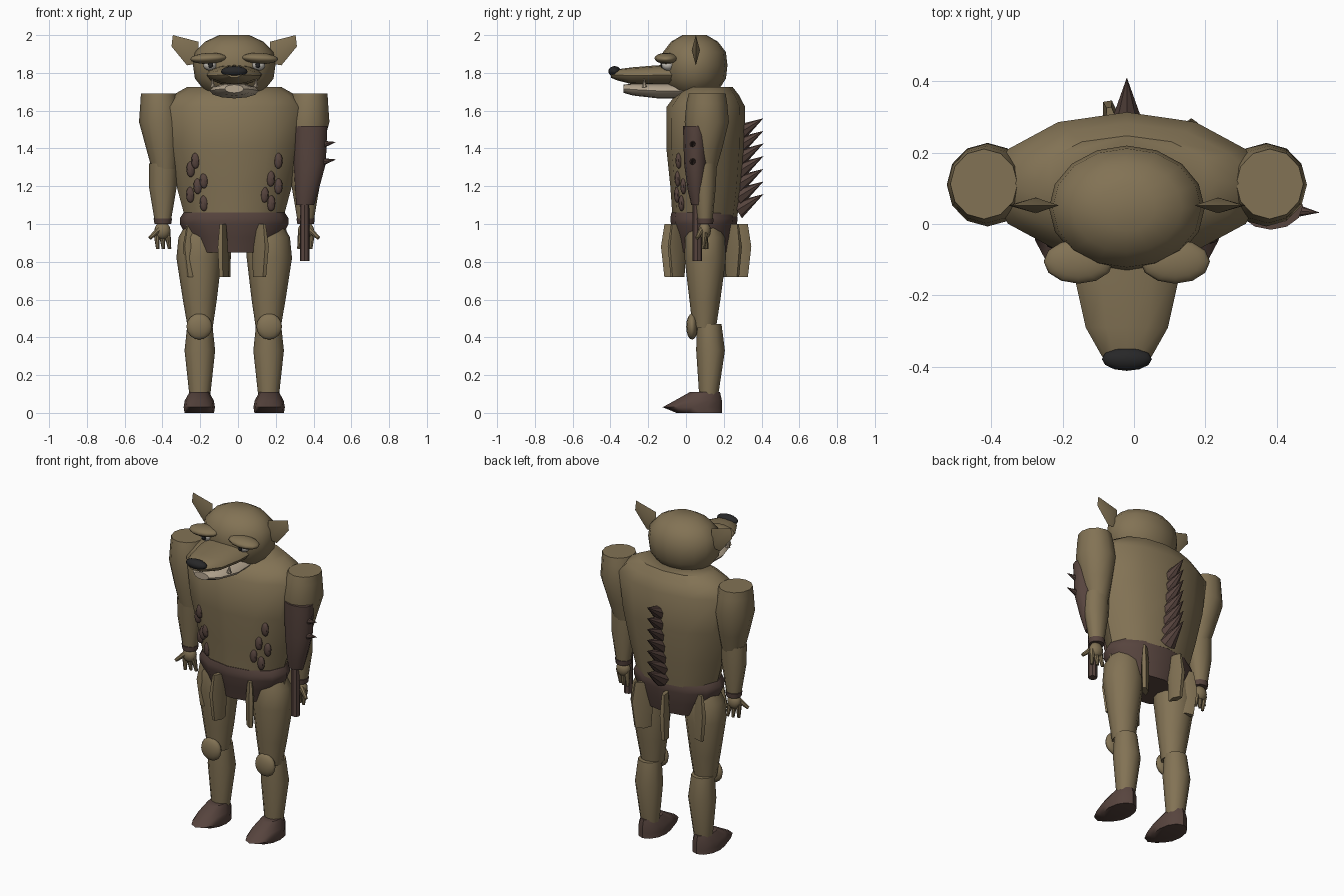
import bpy, bmesh, math
from mathutils import Vector

CX = -0.02  # body centre line


def material(name, rgb):
    m = bpy.data.materials.new(name)
    m.diffuse_color = (*rgb, 1)
    return m


OLIVE = material("olive_skin", (0.225, 0.170, 0.090))
BROWN = material("dark_brown", (0.095, 0.058, 0.048))
CREAM = material("cream", (0.46, 0.38, 0.28))
WHITE = material("eye_white", (0.55, 0.52, 0.47))
BLACK = material("black", (0.02, 0.02, 0.021))


def finish(name, bm, mat):
    bmesh.ops.recalc_face_normals(bm, faces=bm.faces)
    me = bpy.data.meshes.new(name)
    bm.to_mesh(me)
    bm.free()
    me.materials.append(mat)
    ob = bpy.data.objects.new(name, me)
    bpy.context.collection.objects.link(ob)
    return ob


def loft(name, rings, mat, axis="z", n=12):
    """Stack of ellipses. z axis: (z, x, y, rx, ry); y axis: (y, x, z, rx, rz)."""
    bm = bmesh.new()
    loops = []
    for p, a, b, ra, rb in rings:
        loop = []
        for i in range(n):
            t = math.tau * i / n
            u, v = a + ra * math.cos(t), b + rb * math.sin(t)
            loop.append(bm.verts.new((u, v, p) if axis == "z" else (u, p, v)))
        loops.append(loop)
    for lo, hi in zip(loops, loops[1:]):
        for i in range(n):
            j = (i + 1) % n
            bm.faces.new((lo[i], lo[j], hi[j], hi[i]))
    bm.faces.new(loops[0])
    bm.faces.new(loops[-1])
    return finish(name, bm, mat)


def ball(name, loc, radii, mat, rot=0.0, n=12):
    bm = bmesh.new()
    bmesh.ops.create_uvsphere(bm, u_segments=n, v_segments=8, radius=1)
    ob = finish(name, bm, mat)
    ob.location, ob.scale = loc, radii
    ob.rotation_euler = (0, rot, 0)
    return ob


def rod(name, a, b, ra, rb, mat, n=8):
    a, b = Vector(a), Vector(b)
    bm = bmesh.new()
    bmesh.ops.create_cone(bm, cap_ends=True, segments=n, radius1=ra, radius2=rb, depth=(b - a).length)
    ob = finish(name, bm, mat)
    ob.location = (a + b) / 2
    ob.rotation_euler = (b - a).to_track_quat("Z", "Y").to_euler()
    return ob


# Torso and hips
TORSO = [(1.04, 0.10, 0.262, 0.172), (1.20, 0.105, 0.305, 0.188), (1.40, 0.103, 0.355, 0.207),
         (1.62, 0.105, 0.385, 0.208), (1.68, 0.112, 0.33, 0.17), (1.725, 0.122, 0.25, 0.125)]
loft("torso", [(z, CX, y, rx, ry) for z, y, rx, ry in TORSO], OLIVE)
loft("hip_wrap", [(0.85, CX, 0.10, 0.215, 0.14), (0.93, CX, 0.10, 0.25, 0.16), (1.0, CX, 0.095, 0.288, 0.175),
                  (1.03, CX, 0.095, 0.288, 0.178), (1.06, CX, 0.095, 0.268, 0.172)], BROWN)

# Skin spots on the belly
SPOTS = [(-0.225, 1.335), (-0.25, 1.29), (-0.18, 1.23), (-0.213, 1.20), (-0.252, 1.155), (-0.18, 1.11),
         (0.213, 1.335), (0.173, 1.24), (0.213, 1.20), (0.14, 1.155), (0.175, 1.11)]
for x, z in SPOTS:
    for lo, hi in zip(TORSO, TORSO[1:]):
        if lo[0] <= z < hi[0]:
            f = (z - lo[0]) / (hi[0] - lo[0])
            cy, rx, ry = (lo[k] + f * (hi[k] - lo[k]) for k in (1, 2, 3))
    y = cy - 0.975 * ry * math.sqrt(1 - ((x - CX) / rx) ** 2)
    ball("belly_spot", (x, y, z), (0.023, 0.017, 0.042), BROWN, n=8)

# Row of spikes down the back
for i in range(7):
    z = 1.56 - 0.067 * i
    rod("back_spike", (CX, 0.27, z - 0.085), (CX, 0.41, z), 0.05, 0, BROWN)

# Loin cloth flaps standing out radially around the hips
for i in range(7):
    t = math.radians(-105 + 360 / 7 * i)
    out = Vector((math.cos(t), math.sin(t), 0))
    side = Vector((-out.y, out.x, 0))
    base = Vector((CX, 0.105, 0))
    bm = bmesh.new()
    loops = []
    for r0, r1, z, th in [(0.14, 0.225, 1.0, 0.012), (0.13, 0.243, 0.88, 0.021), (0.14, 0.225, 0.72, 0.017)]:
        rm = (r0 + r1) / 2
        pts = [out * r0, out * rm + side * th, out * r1 + side * th * 0.5,
               out * r1 - side * th * 0.5, out * rm - side * th]
        loops.append([bm.verts.new(base + Vector((p.x * 1.2, p.y, z))) for p in pts])
    for lo, hi in zip(loops, loops[1:]):
        for k in range(5):
            bm.faces.new((lo[k], lo[(k + 1) % 5], hi[(k + 1) % 5], hi[k]))
    bm.faces.new(loops[0])
    bm.faces.new(loops[-1])
    finish("loin_flap", bm, OLIVE)

# Head, snout and jaw
loft("head", [(z, CX, 0.045, r, r * 0.8) for z, r in
              [(1.66, 0.08), (1.71, 0.16), (1.77, 0.208), (1.84, 0.218), (1.91, 0.208), (1.965, 0.155), (2.0, 0.08)]],
     OLIVE, n=16)
loft("snout", [(-0.02, CX, 1.79, 0.15, 0.055), (-0.155, CX, 1.788, 0.145, 0.052), (-0.29, CX, 1.785, 0.115, 0.044),
               (-0.37, CX, 1.79, 0.07, 0.028), (-0.398, CX, 1.79, 0.035, 0.015)], OLIVE, "y")
loft("lower_jaw", [(0.0, CX, 1.705, 0.125, 0.04), (-0.15, CX, 1.705, 0.13, 0.04),
                   (-0.28, CX, 1.712, 0.095, 0.032), (-0.33, CX, 1.716, 0.05, 0.022)], CREAM, "y")
ball("nose", (CX, -0.378, 1.808), (0.07, 0.033, 0.028), BLACK)

for s in (-1, 1):
    def X(x):
        return CX + s * x

    # Face
    ball("brow", (X(0.135), -0.105, 1.877), (0.098, 0.062, 0.029), OLIVE, rot=s * 0.05)
    ball("eye", (X(0.128), -0.095, 1.842), (0.036, 0.036, 0.03), WHITE)
    ball("pupil", (X(0.125), -0.126, 1.843), (0.014, 0.01, 0.017), BLACK, n=8)
    rod("fang", (X(0.113), -0.22, 1.725), (X(0.118), -0.222, 1.775), 0.014, 0, CREAM)
    bm = bmesh.new()
    outline = [(0.325, 2.0), (0.332, 1.94), (0.25, 1.84), (0.19, 1.85), (0.19, 1.965)]
    rim = [bm.verts.new((X(x), 0.052, z)) for x, z in outline]
    for dy in (-0.022, 0.022):
        hub = bm.verts.new((X(0.255), 0.052 + dy, 1.92))
        for k in range(5):
            bm.faces.new((rim[k], rim[(k + 1) % 5], hub))
    finish("ear", bm, OLIVE)

    # Arm, wrist band and hand
    loft("upper_arm", [(1.29, X(0.37), 0.095, 0.066, 0.066), (1.40, X(0.378), 0.10, 0.088, 0.092),
                       (1.54, X(0.39), 0.11, 0.114, 0.117), (1.64, X(0.395), 0.11, 0.102, 0.108),
                       (1.69, X(0.40), 0.112, 0.094, 0.098)], OLIVE)
    loft("forearm", [(1.01, X(0.378), 0.10, 0.042, 0.04), (1.20, X(0.378), 0.098, 0.074, 0.06),
                     (1.32, X(0.375), 0.095, 0.075, 0.068)], OLIVE)
    loft("wrist_band", [(1.0, X(0.378), 0.10, 0.044, 0.043), (1.03, X(0.378), 0.10, 0.049, 0.047)], BROWN)
    ball("palm", (X(0.38), 0.098, 0.965), (0.043, 0.034, 0.046), OLIVE)
    for x0, x1, y1 in [(0.41, 0.405, 0.09), (0.382, 0.375, 0.105), (0.355, 0.342, 0.11)]:
        rod("finger", (X(x0), 0.098, 0.955), (X(x1), y1, 0.868), 0.018, 0.009, OLIVE)
    rod("thumb", (X(0.395), 0.085, 0.975), (X(0.447), 0.058, 0.925), 0.017, 0.01, OLIVE)

    # Leg
    loft("thigh", [(0.45, X(0.18), 0.097, 0.066, 0.062), (0.60, X(0.182), 0.10, 0.09, 0.082),
                   (0.82, X(0.186), 0.102, 0.12, 0.11), (0.93, X(0.18), 0.10, 0.115, 0.105),
                   (1.0, X(0.17), 0.10, 0.085, 0.085)], OLIVE)
    loft("shin", [(0.09, X(0.182), 0.12, 0.055, 0.05), (0.33, X(0.182), 0.13, 0.081, 0.076),
                  (0.47, X(0.182), 0.122, 0.066, 0.066)], OLIVE)
    ball("knee", (X(0.185), 0.032, 0.457), (0.068, 0.031, 0.069), OLIVE)
    loft("foot", [(0.0, X(0.185), 0.07, 0.078, 0.12), (0.03, X(0.185), 0.033, 0.083, 0.157),
                  (0.065, X(0.185), 0.065, 0.077, 0.125), (0.11, X(0.185), 0.10, 0.052, 0.08)], BROWN)

# Spiked club on one arm
loft("club_head", [(1.10, 0.355, 0.06, 0.047, 0.032), (1.18, 0.365, 0.055, 0.062, 0.046),
                   (1.32, 0.38, 0.052, 0.085, 0.062), (1.52, 0.383, 0.05, 0.09, 0.066)], BROWN)
rod("club_handle", (0.353, 0.06, 0.805), (0.353, 0.06, 1.13), 0.026, 0.026, BROWN)
for z in (1.42, 1.328):
    rod("club_spike", (0.44, 0.038, z), (0.52, 0.032, z + 0.014), 0.022, 0, BROWN)

# Smooth shading with sharp edges kept
bpy.ops.object.select_all(action="SELECT")
bpy.context.view_layer.objects.active = bpy.context.scene.objects["torso"]
bpy.ops.object.shade_smooth_by_angle(angle=math.radians(42))
